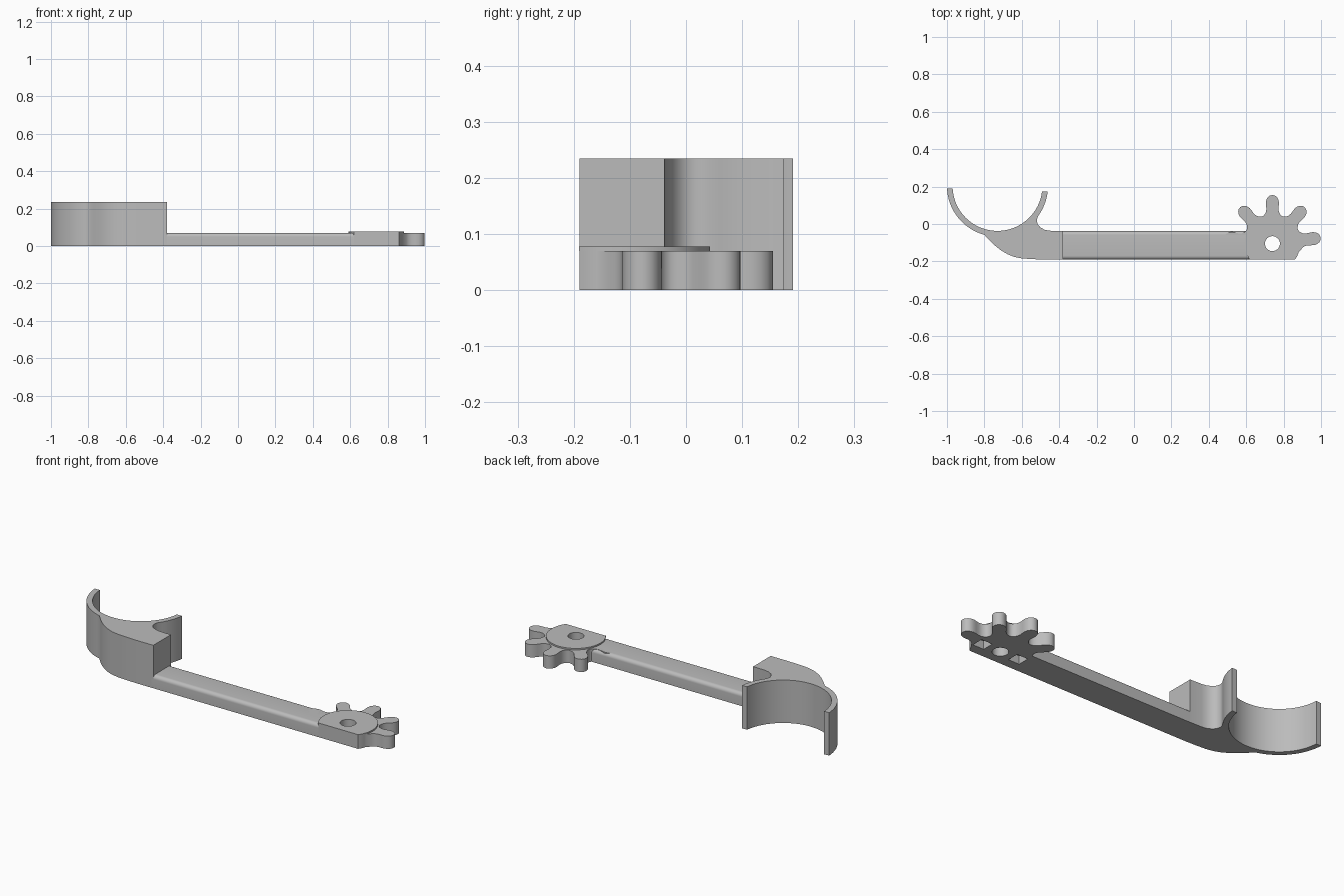
import bpy, bmesh, math
from mathutils import Vector

if "Cube" in bpy.data.objects:
    bpy.data.objects.remove(bpy.data.objects["Cube"])

grey = bpy.data.materials.new("plain grey")
grey.diffuse_color = (0.5, 0.5, 0.5, 1)
grey.use_nodes = True
grey.node_tree.nodes["Principled BSDF"].inputs["Base Color"].default_value = grey.diffuse_color


def extrude(name, pts, offset, to3d):
    """Close a 2D outline and sweep it along the offset vector."""
    bm = bmesh.new()
    face = bm.faces.new([bm.verts.new(to3d(*p)) for p in pts])
    res = bmesh.ops.extrude_face_region(bm, geom=[face])
    moved = [v for v in res["geom"] if isinstance(v, bmesh.types.BMVert)]
    bmesh.ops.translate(bm, verts=moved, vec=Vector(offset))
    bmesh.ops.recalc_face_normals(bm, faces=bm.faces)
    mesh = bpy.data.meshes.new(name)
    bm.to_mesh(mesh)
    bm.free()
    mesh.materials.append(grey)
    obj = bpy.data.objects.new(name, mesh)
    bpy.context.collection.objects.link(obj)
    return obj


def slab(name, pts, z0, z1):
    return extrude(name, pts, (0, 0, z1 - z0), lambda x, y: (x, y, z0))


def arc(cx, cy, r, a0, a1, n):
    return [(cx + r * math.cos(math.radians(a0 + (a1 - a0) * i / n)),
             cy + r * math.sin(math.radians(a0 + (a1 - a0) * i / n))) for i in range(n + 1)]


FRONT, BACK, THICK = -0.19, -0.038, 0.07

# Curved jaw with its solid neck
JX, JY = -0.73, 0.203
jaw_pts = arc(JX, JY, 0.27, 183, 255, 18)
jaw_pts += [(-0.77, -0.09), (-0.74, -0.118), (-0.71, -0.142), (-0.675, -0.162), (-0.64, -0.176),
            (-0.60, -0.184), (-0.54, -0.188), (-0.48, FRONT), (-0.38, FRONT), (-0.38, BACK)]
jaw_pts += [(-0.45, -0.036), (-0.477, -0.031), (-0.50, -0.019), (-0.515, -0.002),
            (-0.52, 0.018), (-0.515, 0.038)]
jaw_pts += arc(JX, JY, 0.27, -32, -6, 8)
jaw_pts += arc(JX, JY, 0.24, 353, 183, 40)
jaw = slab("jaw", jaw_pts, 0, 0.235)

# Arm bar with rounded top edges
R = 0.02
arm_pts = [(FRONT, 0), (BACK, 0)]
arm_pts += arc(BACK - R, THICK - R, R, 0, 90, 8) + arc(FRONT + R, THICK - R, R, 90, 180, 8)
arm = extrude("arm", arm_pts, (1.01, 0, 0), lambda y, z: (-0.39, y, z))

# Partial gear: five bulbous teeth on a hub with a flat front
GX, GY, ROOT = 0.74, -0.105, 0.147
tooth = [(0.148, 0.05), (0.156, 0.042), (0.168, 0.035), (0.185, 0.032), (0.205, 0.034),
         (0.222, 0.035), (0.238, 0.031), (0.25, 0.023), (0.257, 0.013), (0.26, 0.0)]
side = tooth + [(r, -w) for r, w in reversed(tooth[:-1])]
cut = math.degrees(math.asin((GY - FRONT) / ROOT))
gear_pts = arc(GX, GY, ROOT, -cut, -18, 5)
for k in range(5):
    a = math.radians(7 + 41.5 * k)
    for r, w in side:
        gear_pts.append((GX + r * math.cos(a) + w * math.sin(a),
                         GY + r * math.sin(a) - w * math.cos(a)))
gear_pts += arc(GX, GY, ROOT, 198, 180 + cut, 5)
gear = slab("gear", gear_pts, 0, THICK)

# Raised boss on the gear
boss = slab("gear_boss", arc(GX, GY, 0.148, -cut, 180 + cut, 56), THICK, 0.078)

# Pivot hole and two square pockets underneath
cutters = [slab("hole_cutter", arc(GX, GY, 0.04, 0, 348.75, 31), -0.1, 0.2)]
for s in (-1, 1):
    cx = GX + s * 0.11
    cutters.append(slab("pocket_cutter", [(cx - 0.033, GY - 0.032), (cx + 0.033, GY - 0.032),
                                          (cx + 0.033, GY + 0.032), (cx - 0.033, GY + 0.032)],
                        -0.1, 0.045))


def carve(obj, tools):
    bpy.context.view_layer.objects.active = obj
    for t in tools:
        mod = obj.modifiers.new("cut", "BOOLEAN")
        mod.operation, mod.solver, mod.object = "DIFFERENCE", "EXACT", t
        bpy.ops.object.modifier_apply(modifier=mod.name)


carve(gear, cutters)
carve(boss, cutters[:1])
carve(arm, cutters[1:2])
for c in cutters:
    bpy.data.objects.remove(c)

# Smooth curved walls, crisp corners
for o in (jaw, arm, gear, boss):
    bpy.ops.object.select_all(action="DESELECT")
    o.select_set(True)
    bpy.context.view_layer.objects.active = o
    bpy.ops.object.shade_smooth_by_angle(angle=math.radians(32))
